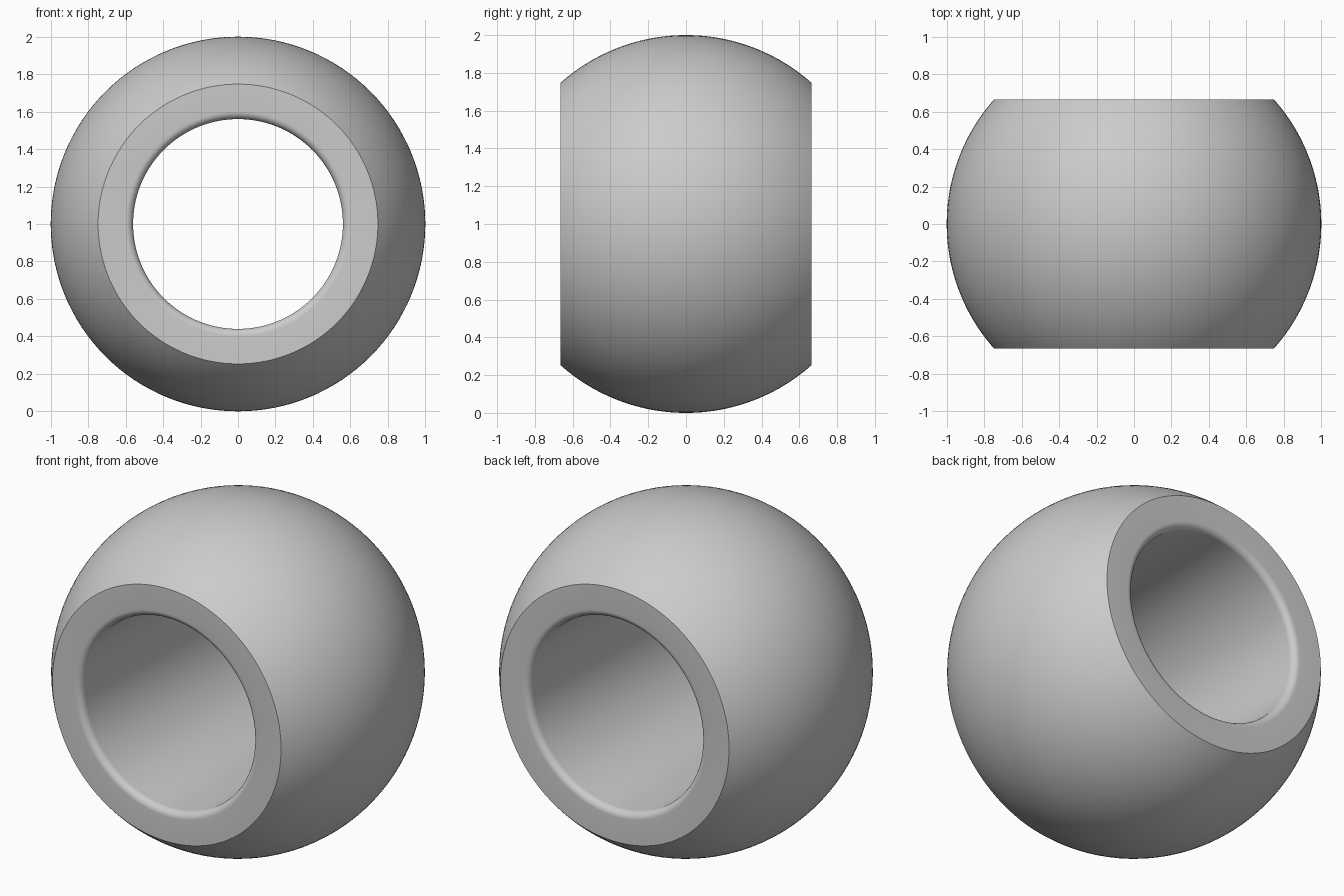
import bpy, bmesh, math
from mathutils import Matrix, Vector

cube = bpy.data.objects.get("Cube")
if cube:
    bpy.data.objects.remove(cube, do_unlink=True)

SEGMENTS = 128
HALF = 0.665      # half depth of the cut sphere
BORE = 0.56       # radius of the through hole
FILLET = 0.04     # rounding of the hole rims

grey = bpy.data.materials.new("plain grey")
grey.use_nodes = True
colour = (0.6, 0.6, 0.6, 1)
grey.diffuse_color = colour
grey.node_tree.nodes["Principled BSDF"].inputs["Base Color"].default_value = colour

# Closed profile as (radius, depth): outer sphere arc, then bore with rounded rims
limit = math.asin(HALF)
profile = []
for i in range(49):
    a = -limit + 2 * limit * i / 48
    profile.append((math.cos(a), math.sin(a)))
rim = []
for i in range(9):
    a = math.pi / 2 * i / 8
    rim.append((BORE + FILLET * (1 - math.sin(a)), HALF - FILLET * (1 - math.cos(a))))
profile += rim
profile += [(r, -d) for r, d in reversed(rim)]

# Spin the profile about the depth axis
bm = bmesh.new()
rings = []
for s in range(SEGMENTS):
    t = 2 * math.pi * s / SEGMENTS
    rings.append([bm.verts.new((r * math.cos(t), d, 1 + r * math.sin(t))) for r, d in profile])
count = len(profile)
for s in range(SEGMENTS):
    a, b = rings[s], rings[(s + 1) % SEGMENTS]
    for i in range(count):
        j = (i + 1) % count
        bm.faces.new((a[i], a[j], b[j], b[i]))
bmesh.ops.recalc_face_normals(bm, faces=bm.faces)

mesh = bpy.data.meshes.new("bored_ball")
bm.to_mesh(mesh)
bm.free()
mesh.materials.append(grey)
ball = bpy.data.objects.new("bored_ball", mesh)
bpy.context.collection.objects.link(ball)

# Smooth the curves and keep the outer cut edge crisp
bpy.ops.object.select_all(action="DESELECT")
ball.select_set(True)
bpy.context.view_layer.objects.active = ball
bpy.ops.object.shade_smooth_by_angle(angle=math.radians(30))
